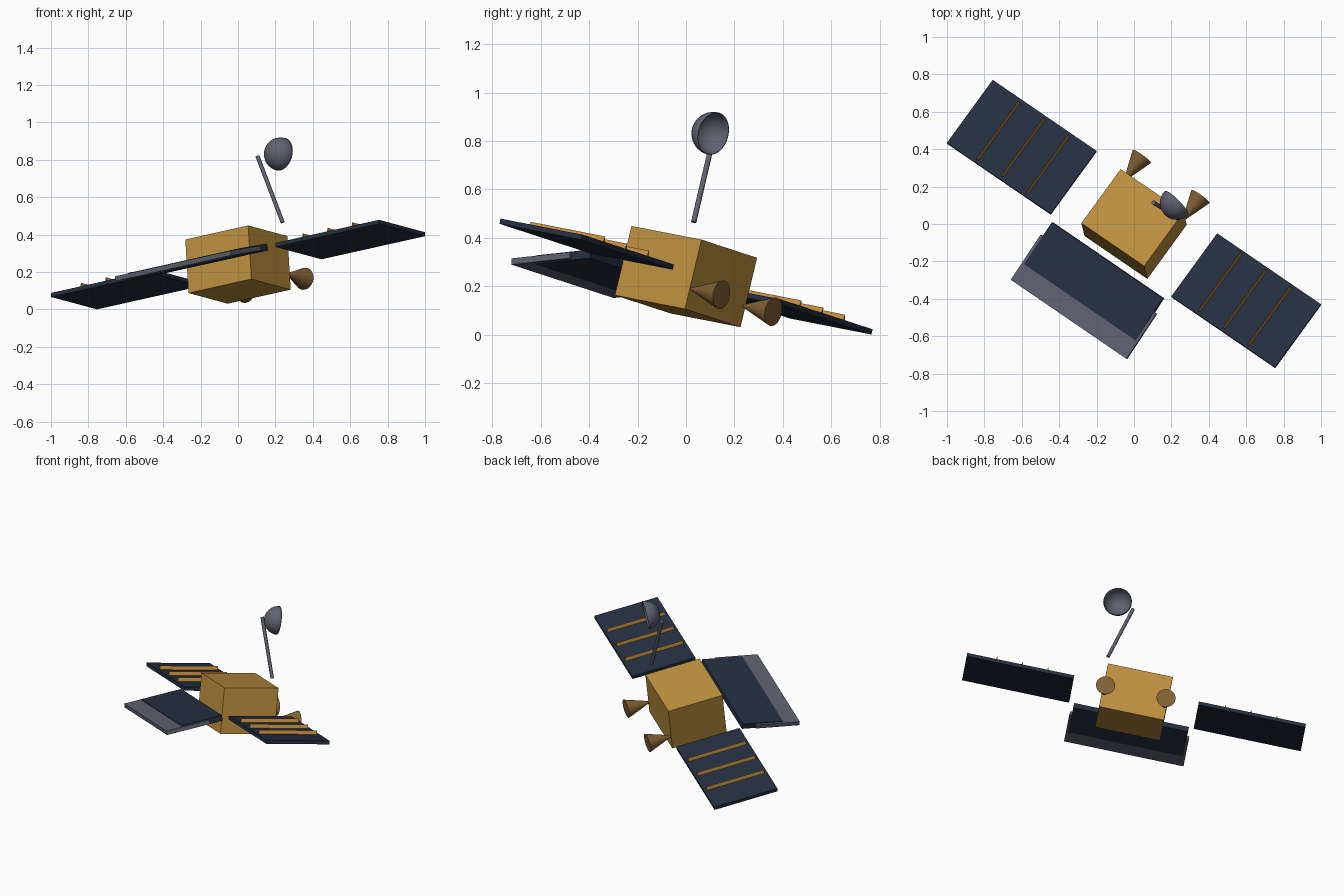
import bpy, bmesh, math
from mathutils import Matrix, Vector

if "Cube" in bpy.data.objects:
    bpy.data.objects.remove(bpy.data.objects["Cube"])


def material(name, rgb):
    m = bpy.data.materials.new(name)
    m.use_nodes = True
    m.diffuse_color = (*rgb, 1)
    m.node_tree.nodes["Principled BSDF"].inputs["Base Color"].default_value = (*rgb, 1)
    return m


gold = material("gold foil", (0.52, 0.28, 0.05))
navy = material("navy cells", (0.018, 0.029, 0.053))
grey = material("slate grey", (0.115, 0.122, 0.165))
brown = material("nozzle brown", (0.22, 0.12, 0.035))
copper = material("copper", (0.56, 0.27, 0.05))

# Tilted frame of the craft: long axis, depth axis and normal
u = Vector((0.812, -0.555, 0.181)).normalized()
v = Vector((0.569, 0.806, -0.159))
v = (v - u * v.dot(u)).normalized()
frame = Matrix((u, v, u.cross(v))).transposed().to_4x4()
frame.translation = (0, 0, 0.24)


def add(name, bm, mat, local=Matrix(), smooth=False):
    mesh = bpy.data.meshes.new(name)
    bmesh.ops.recalc_face_normals(bm, faces=bm.faces)
    bm.to_mesh(mesh)
    bm.free()
    mesh.materials.append(mat)
    ob = bpy.data.objects.new(name, mesh)
    bpy.context.collection.objects.link(ob)
    ob.matrix_world = frame @ local
    if smooth:
        bpy.ops.object.select_all(action='DESELECT')
        ob.select_set(True)
        bpy.context.view_layer.objects.active = ob
        bpy.ops.object.shade_smooth_by_angle(angle=math.radians(40))
    return ob


def box(name, size, center, mat, local=Matrix()):
    bm = bmesh.new()
    bmesh.ops.create_cube(bm, size=1)
    bmesh.ops.scale(bm, vec=size, verts=bm.verts)
    bmesh.ops.translate(bm, vec=center, verts=bm.verts)
    return add(name, bm, mat, local)


def cone(name, start, end, r1, r2, mat, sides=24):
    a, b = Vector(start), Vector(end)
    bm = bmesh.new()
    bmesh.ops.create_cone(bm, cap_ends=True, segments=sides, radius1=r1,
                          radius2=r2, depth=(b - a).length)
    turn = (b - a).to_track_quat('Z', 'Y').to_matrix().to_4x4()
    return add(name, bm, mat, Matrix.Translation((a + b) / 2) @ turn, True)


def ridge(name, a, half, width, base, height):
    bm = bmesh.new()
    section = [(-width / 2, base), (width / 2, base), (0, base + height)]
    face = bm.faces.new([bm.verts.new((a + x, -half, z)) for x, z in section])
    ext = bmesh.ops.extrude_face_region(bm, geom=[face])["geom"]
    bmesh.ops.translate(bm, vec=(0, 2 * half, 0),
                        verts=[g for g in ext if isinstance(g, bmesh.types.BMVert)])
    return add(name, bm, copper)


# Body
box("body", (0.414, 0.362, 0.295), (0, 0, 0), gold)

# Solar wings with raised strips, and rear thrusters
for side, s in (("left", 1), ("right", -1)):
    box(side + "_wing", (0.683, 0.422, 0.022), (s * 0.739, 0, 0), navy)
    for i in range(3):
        ridge(f"{side}_wing_strip_{i + 1}", s * (0.567 + 0.163 * i), 0.193, 0.014, 0.01, 0.025)
    cone(side + "_thruster", (s * 0.193, 0.18, -0.06), (s * 0.193, 0.335, -0.06),
         0.006, 0.06, brown)

# Drooping front panel with a sleeve over its outer half
droop = Matrix.Translation((0, -0.24, -0.01)) @ Matrix.Rotation(math.radians(14.5), 4, 'X')
box("front_panel", (0.732, 0.27, 0.036), (0, -0.135, 0), navy, droop)
box("front_panel_sleeve", (0.762, 0.29, 0.026), (0, -0.235, 0), grey, droop)

# Antenna mast
cone("mast", (0.217, 0.129, 0.212), (0.126, 0.061, 0.584), 0.011, 0.011, grey, 12)

# Open hemispherical dish
bm = bmesh.new()
bmesh.ops.create_uvsphere(bm, u_segments=32, v_segments=16, radius=0.09)
bmesh.ops.delete(bm, geom=[w for w in bm.verts if w.co.z > 0.001], context='VERTS')
aim = Vector((0.15, 0.98, -0.07)).to_track_quat('Z', 'Y').to_matrix().to_4x4()
dish = add("dish", bm, grey, Matrix.Translation((0.23, 0.13, 0.586)) @ aim, True)
wall = dish.modifiers.new("wall", 'SOLIDIFY')
wall.thickness = 0.004
wall.offset = -1
